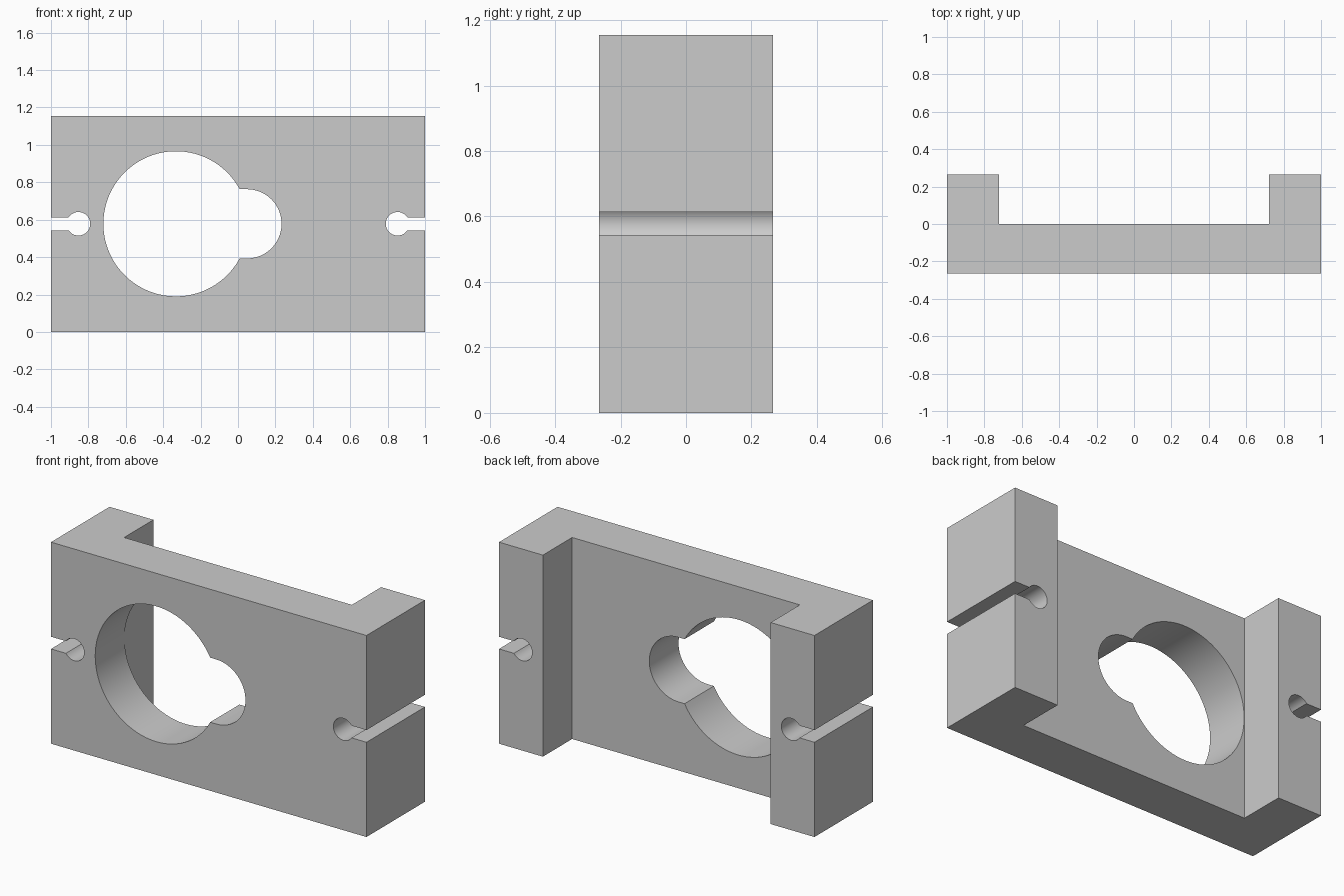
import bpy, bmesh
from math import asin, cos, sin, pi
from mathutils import Vector

if "Cube" in bpy.data.objects:
    bpy.data.objects.remove(bpy.data.objects["Cube"])

HEIGHT, HALF_DEPTH, MID_Z = 1.155, 0.265, 0.578


def prism(name, points, direction):
    """Extrude a closed planar outline along a direction."""
    bm = bmesh.new()
    face = bm.faces.new([bm.verts.new(p) for p in points])
    ext = bmesh.ops.extrude_face_region(bm, geom=[face])
    verts = [g for g in ext["geom"] if isinstance(g, bmesh.types.BMVert)]
    bmesh.ops.translate(bm, verts=verts, vec=Vector(direction))
    bmesh.ops.recalc_face_normals(bm, faces=bm.faces)
    mesh = bpy.data.meshes.new(name)
    bm.to_mesh(mesh)
    bm.free()
    obj = bpy.data.objects.new(name, mesh)
    bpy.context.collection.objects.link(obj)
    return obj


def arc(cx, r, start, end, steps):
    angles = [start + (end - start) * i / steps for i in range(steps + 1)]
    return [(cx + r * cos(a), r * sin(a)) for a in angles]


def keyhole(cx, r, half_slot, slot_end, steps):
    """Circle with a slot leaving on its +x side."""
    a = asin(half_slot / r)
    return arc(cx, r, a, 2 * pi - a, steps) + slot_end


def cutter(name, outline, y0, y1, side=1):
    pts = [(side * x, y0, MID_Z + z) for x, z in outline]
    obj = prism(name, pts, (0, y1 - y0, 0))
    obj.hide_render = True
    return obj


# Channel-shaped body: front plate with two rear side posts
u = [(-1, -HALF_DEPTH), (1, -HALF_DEPTH), (1, HALF_DEPTH), (0.722, HALF_DEPTH),
     (0.722, 0), (-0.722, 0), (-0.722, HALF_DEPTH), (-1, HALF_DEPTH)]
body = prism("mounting_bracket", [(x, y, 0) for x, y in u], (0, 0, HEIGHT))

# Large opening with a round-ended side lobe
lobe = arc(0.048, 0.185, -pi / 2, pi / 2, 32)
cutters = [cutter("opening_cutter", keyhole(-0.332, 0.388, 0.185, lobe, 72), -0.4, 0.1)]

# Keyhole slots in both ends
slot = keyhole(0.853, 0.063, 0.035, [(1.1, -0.035), (1.1, 0.035)], 32)
cutters += [cutter("end_slot_cutter", slot, -0.4, 0.4, s) for s in (1, -1)]

# Cut the openings
bpy.context.view_layer.objects.active = body
body.select_set(True)
for c in cutters:
    mod = body.modifiers.new(c.name, "BOOLEAN")
    mod.operation, mod.solver, mod.object = "DIFFERENCE", "EXACT", c
    bpy.ops.object.modifier_apply(modifier=mod.name)
    bpy.data.objects.remove(c)

bpy.ops.object.shade_smooth_by_angle(angle=pi / 6)
